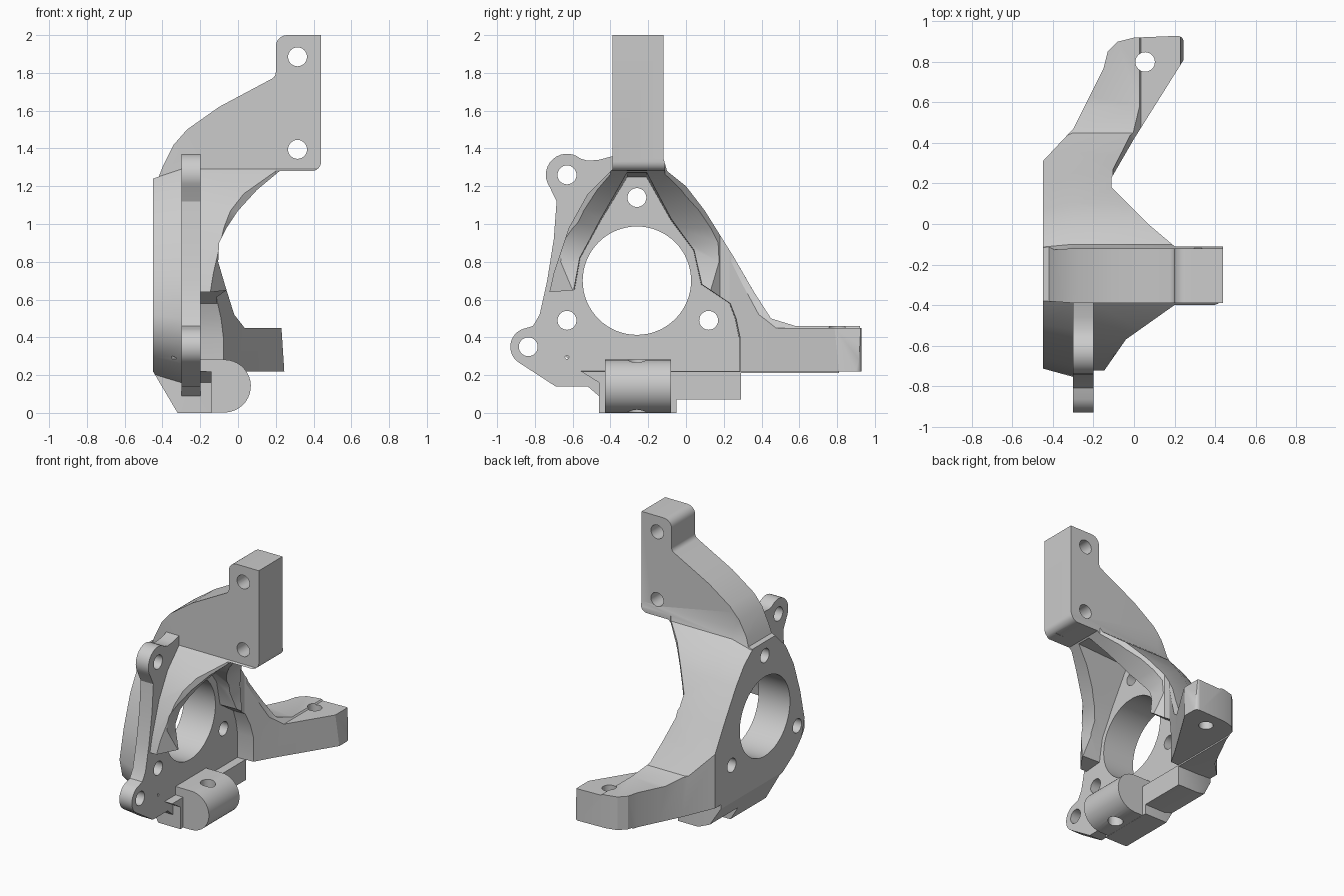
import bpy, bmesh, math
from mathutils import Vector

if "Cube" in bpy.data.objects:
    bpy.data.objects.remove(bpy.data.objects["Cube"])

PIVOT = (-0.26, 0.70)  # hub bore centre in (y, z)
MAP = {'x': lambda u, v, a: (a, u, v),
       'y': lambda u, v, a: (u, a, v),
       'z': lambda u, v, a: (u, v, a)}


def rounded(pts, n=6):
    """Turn (u, v, radius) corners into arcs; (u, v) corners stay sharp."""
    out = []
    for i, p in enumerate(pts):
        c = Vector(p[:2])
        if len(p) < 3:
            out.append(c)
            continue
        d0 = (Vector(pts[i - 1][:2]) - c).normalized()
        d1 = (Vector(pts[(i + 1) % len(pts)][:2]) - c).normalized()
        half = d0.angle(d1) / 2
        t = p[2] / math.tan(half)
        mid = c + (d0 + d1).normalized() * p[2] / math.sin(half)
        a, b = c + d0 * t - mid, c + d1 * t - mid
        ang = a.angle(b)
        for k in range(n + 1):
            f = k / n
            out.append(mid + (a * math.sin((1 - f) * ang) + b * math.sin(f * ang)) / math.sin(ang))
    return out


def prism(name, pts, axis, stations):
    """Extrude a profile along an axis; each station is (position, scale about PIVOT)."""
    pts = rounded(pts)
    bm = bmesh.new()
    rings = []
    for pos, s in stations:
        rings.append([bm.verts.new(MAP[axis](PIVOT[0] + (p[0] - PIVOT[0]) * s,
                                             PIVOT[1] + (p[1] - PIVOT[1]) * s, pos)) for p in pts])
    n = len(pts)
    for r0, r1 in zip(rings, rings[1:]):
        for i in range(n):
            bm.faces.new((r0[i], r0[(i + 1) % n], r1[(i + 1) % n], r1[i]))
    bm.faces.new(rings[0])
    bm.faces.new(rings[-1])
    bmesh.ops.recalc_face_normals(bm, faces=bm.faces)
    me = bpy.data.meshes.new(name)
    bm.to_mesh(me)
    bm.free()
    ob = bpy.data.objects.new(name, me)
    bpy.context.collection.objects.link(ob)
    return ob


def arc(cu, cv, r, a0, a1, n=14):
    return [(cu + r * math.cos(math.radians(a0 + (a1 - a0) * i / n)),
             cv + r * math.sin(math.radians(a0 + (a1 - a0) * i / n))) for i in range(n + 1)]


def combine(target, tool, op):
    tool.hide_render = True
    m = target.modifiers.new(op, 'BOOLEAN')
    m.operation, m.solver, m.object = op, 'EXACT', tool
    bpy.context.view_layer.objects.active = target
    bpy.ops.object.modifier_apply(modifier=m.name)
    bpy.data.objects.remove(tool)


def drill(target, u, v, r, axis, lo, hi, n=32):
    combine(target, prism('hole_cutter', arc(u, v, r, 0, 360 - 360 / n, n - 1), axis,
                          [(lo, 1), (hi, 1)]), 'DIFFERENCE')


# Main body: side outline (y, z), narrowing toward the hub face
side = [(-0.39, 2.1), (-0.12, 2.1), (-0.12, 1.35), (-0.10, 1.28), (0.0, 1.20), (0.10, 1.07),
        (0.25, 0.83), (0.36, 0.64), (0.45, 0.50), (0.58, 0.46), (0.96, 0.46), (0.96, 0.21),
        (0.29, 0.21), (0.29, 0.07), (-0.05, 0.07), (-0.05, -0.02), (-0.46, -0.02), (-0.46, 0.16),
        (-0.62, 0.26), (-0.72, 0.36), (-0.755, 0.50), (-0.70, 0.74), (-0.62, 0.98),
        (-0.52, 1.16), (-0.39, 1.29)]
knuckle = prism('steering_knuckle', side, 'x', [(-0.55, 0.86), (-0.30, 1), (0.55, 1)])

# Front outline (x, z): strut clamp, curved neck and steering arm
front = [(0.44, 2.0), (0.20, 2.0, 0.06), (0.20, 1.78, 0.04), (0.05, 1.70), (-0.10, 1.62),
         (-0.27, 1.50), (-0.34, 1.42), (-0.40, 1.30), (-0.42, 1.25), (-0.45, 1.24), (-0.45, 0.22),
         (-0.32, 0.0), (-0.14, 0.0), (-0.14, 0.22), (0.245, 0.22), (0.23, 0.45), (0.035, 0.45),
         (-0.02, 0.52), (-0.07, 0.68), (-0.105, 0.80), (-0.10, 0.90), (-0.06, 0.98), (0.0, 1.07),
         (0.10, 1.18), (0.22, 1.28), (0.44, 1.28, 0.05)]
combine(knuckle, prism('front_limit', front, 'y', [(-1.5, 1), (1.5, 1)]), 'INTERSECT')

# Top outline (x, y)
top = [(-0.50, -0.80), (-0.20, -0.80), (-0.04, -0.57), (0.20, -0.40), (0.47, -0.40), (0.47, -0.11),
       (0.20, -0.11), (0.07, 0.0), (-0.11, 0.18), (-0.11, 0.23), (0.0, 0.42), (0.245, 0.81),
       (0.245, 0.93, 0.03), (0.0, 0.92), (-0.08, 0.90), (-0.13, 0.85), (-0.15, 0.77),
       (-0.22, 0.63), (-0.30, 0.47), (-0.45, 0.31), (-0.50, 0.26)]
combine(knuckle, prism('top_limit', top, 'z', [(-0.5, 1), (2.5, 1)]), 'INTERSECT')

# Pocket between the two ribs
pocket = [(-0.31, 1.25), (-0.21, 1.25), (-0.08, 1.02), (0.04, 0.86), (0.08, 0.68), (0.23, 0.58),
          (0.26, 0.50), (0.28, 0.40), (0.28, 0.222), (-1.2, 0.222), (-1.2, 0.60), (-0.59, 0.65),
          (-0.56, 0.82), (-0.45, 1.02)]
combine(knuckle, prism('pocket_cutter', pocket, 'x', [(-0.20, 1), (0.60, 1.08)]), 'DIFFERENCE')

# Brake caliper plate with two ears
plate = (arc(-0.63, 1.26, 0.112, 50, 215) +
         [(-0.685, 1.12), (-0.70, 0.92), (-0.735, 0.70), (-0.775, 0.52), (-0.81, 0.46)] +
         arc(-0.83, 0.35, 0.10, 110, 235) +
         [(-0.69, 0.14), (-0.52, 0.14), (-0.45, 0.08), (-0.30, 0.10), (-0.30, 1.20),
          (-0.385, 1.36), (-0.46, 1.34), (-0.52, 1.335)])
combine(knuckle, prism('caliper_plate', plate, 'x', [(-0.30, 1), (-0.199, 1)]), 'UNION')

# Ball joint boss
boss = [(-0.31, 0.001), (-0.07, 0.001)] + arc(-0.072, 0.142, 0.14, -85, 90, 18) + [(-0.31, 0.282)]
combine(knuckle, prism('ball_joint_boss', boss, 'y', [(-0.43, 1), (-0.08, 1)]), 'UNION')

# Hub bore and bolt holes
drill(knuckle, *PIVOT, 0.287, 'x', -0.6, 0.1, 64)
for y, z in ((-0.26, 1.14), (-0.63, 0.49), (0.12, 0.49), (-0.63, 1.26), (-0.835, 0.35)):
    drill(knuckle, y, z, 0.05, 'x', -0.6, 0.12)
drill(knuckle, -0.63, 0.295, 0.01, 'x', -0.35, 0.0, 12)

# Strut, steering arm and ball joint holes
for z in (1.885, 1.395):
    drill(knuckle, 0.315, z, 0.05, 'y', -0.6, 0.1)
drill(knuckle, 0.055, 0.80, 0.048, 'z', 0.1, 0.6)
drill(knuckle, -0.06, -0.26, 0.05, 'z', -0.1, 0.36)

# Smooth shading with sharp edges kept
bpy.ops.object.select_all(action='DESELECT')
knuckle.select_set(True)
bpy.context.view_layer.objects.active = knuckle
bpy.ops.object.shade_smooth_by_angle(angle=math.radians(30))
